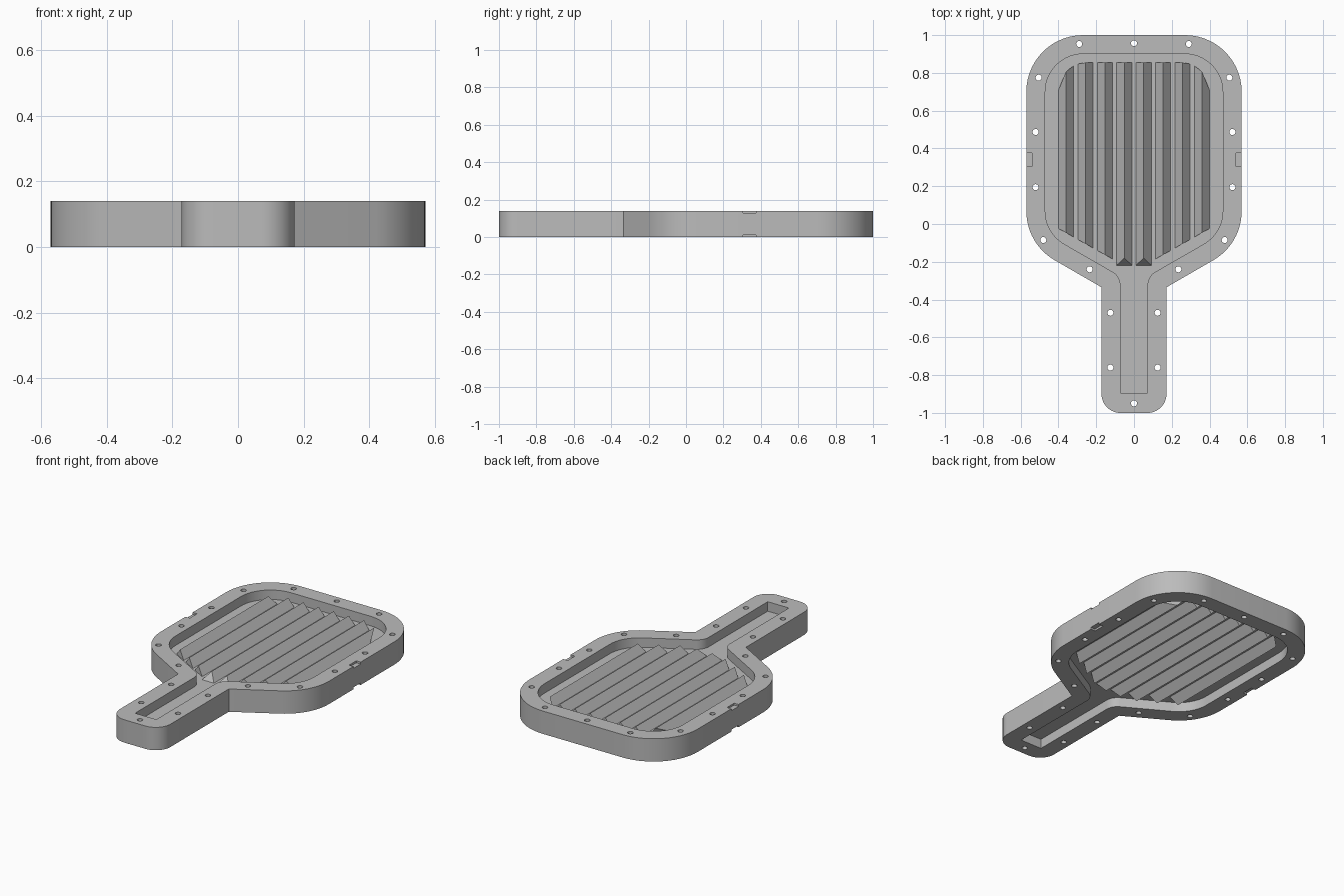
import bpy, bmesh, math
from mathutils import Vector

cube = bpy.data.objects.get("Cube")
if cube:
    bpy.data.objects.remove(cube, do_unlink=True)

HEIGHT = 0.14
MID = HEIGHT / 2
PLATE_HALF = 0.012

grey = bpy.data.materials.new("plain_grey")
grey.use_nodes = True
colour = (0.5, 0.5, 0.5, 1)
grey.diffuse_color = colour
for node in grey.node_tree.nodes:
    if node.type == 'BSDF_PRINCIPLED':
        node.inputs["Base Color"].default_value = colour


def add_object(name, mesh):
    obj = bpy.data.objects.new(name, mesh)
    bpy.context.scene.collection.objects.link(obj)
    mesh.materials.clear()
    mesh.materials.append(grey)
    return obj


def baked(obj):
    bpy.context.view_layer.update()
    deps = bpy.context.evaluated_depsgraph_get()
    return bpy.data.meshes.new_from_object(obj.evaluated_get(deps))


def smooth(obj):
    bpy.ops.object.select_all(action='DESELECT')
    obj.select_set(True)
    bpy.context.view_layer.objects.active = obj
    bpy.ops.object.shade_smooth_by_angle(angle=math.radians(30))


def rounded(corners, steps=14):
    """Closed, left-right symmetric outline from (x, y, radius) corners."""
    loop = corners + [(-x, y, r) for x, y, r in reversed(corners)]
    pts = []
    for i, (x, y, r) in enumerate(loop):
        p = Vector((x, y))
        if r == 0:
            pts.append(p)
            continue
        a = (Vector(loop[i - 1][:2]) - p).normalized()
        b = (Vector(loop[(i + 1) % len(loop)][:2]) - p).normalized()
        half = a.angle(b) / 2
        centre = p + (a + b).normalized() * (r / math.sin(half))
        start = p + a * (r / math.tan(half)) - centre
        end = p + b * (r / math.tan(half)) - centre
        sweep = start.angle_signed(end)
        for k in range(steps + 1):
            t = -sweep * k / steps
            c, s = math.cos(t), math.sin(t)
            pts.append(centre + Vector((start.x * c - start.y * s,
                                        start.x * s + start.y * c)))
    return pts


def circle(x, y, r, n=16):
    return [Vector((x + r * math.cos(math.tau * k / n),
                    y + r * math.sin(math.tau * k / n))) for k in range(n)]


def slab(name, loops, half_height):
    """Extruded flat shape; loops after the first are openings."""
    curve = bpy.data.curves.new(name + "_profile", 'CURVE')
    curve.dimensions = '2D'
    curve.fill_mode = 'BOTH'
    curve.extrude = half_height
    for pts in loops:
        spline = curve.splines.new('POLY')
        spline.points.add(len(pts) - 1)
        for sp, p in zip(spline.points, pts):
            sp.co = (p.x, p.y, 0, 1)
        spline.use_cyclic_u = True
    temp = bpy.data.objects.new(name + "_profile", curve)
    bpy.context.scene.collection.objects.link(temp)
    mesh = baked(temp)
    bpy.data.objects.remove(temp, do_unlink=True)
    bm = bmesh.new()
    bm.from_mesh(mesh)
    bmesh.ops.remove_doubles(bm, verts=bm.verts, dist=0.0002)
    bmesh.ops.translate(bm, verts=bm.verts, vec=(0, 0, MID))
    bmesh.ops.recalc_face_normals(bm, faces=bm.faces)
    bm.to_mesh(mesh)
    bm.free()
    return add_object(name, mesh)


# Frame with a cavity, a handle slot and bolt holes
outer = rounded([(0.57, 1, 0.3), (0.57, -0.105, 0.3),
                 (0.172, -0.335, 0), (0.172, -1, 0.1)])
inner = rounded([(0.47, 0.9, 0.2), (0.47, -0.048, 0.2),
                 (0.072, -0.277, 0.08), (0.072, -0.895, 0)])
side_bolts = [(0.29, 0.953), (0.505, 0.775), (0.521, 0.487), (0.521, 0.195),
              (0.48, -0.085), (0.235, -0.24), (0.125, -0.47), (0.125, -0.76)]
bolts = [(0, 0.957), (0, -0.95)]
bolts += [(s * x, y) for x, y in side_bolts for s in (1, -1)]
frame = slab("frame", [outer, inner] + [circle(x, y, 0.016) for x, y in bolts], MID)

# Shallow pry notches on both sides, top and bottom
bm = bmesh.new()
for sx in (1, -1):
    for z in (0, HEIGHT):
        made = bmesh.ops.create_cube(bm, size=1)["verts"]
        bmesh.ops.scale(bm, verts=made, vec=(0.08, 0.07, 0.024))
        bmesh.ops.translate(bm, verts=made, vec=(sx * 0.58, 0.34, z))
cut_mesh = bpy.data.meshes.new("notch_cutter")
bm.to_mesh(cut_mesh)
bm.free()
cutter = add_object("notch_cutter", cut_mesh)
cutter.hide_render = True
cut = frame.modifiers.new("notches", 'BOOLEAN')
cut.operation = 'DIFFERENCE'
cut.solver = 'EXACT'
cut.object = cutter
notched = baked(frame)
frame.modifiers.clear()
frame.data = notched
bpy.data.objects.remove(cutter, do_unlink=True)
smooth(frame)

# Thin plate closing the cavity halfway up
slab("centre_plate", [inner], PLATE_HALF)


# Triangular ribs trimmed to the cavity shape, on both faces of the plate
def back_end(x):
    over = max(0, abs(x) - 0.25)
    return 0.705 + math.sqrt(max(0, 0.15 ** 2 - over ** 2))


def front_end(x):
    return max(-0.22, -0.25 + 0.565 * abs(x))


PITCH, HALF_WIDTH, RIB = 0.1028, 0.042, 0.05
bm = bmesh.new()
for i in range(8):
    cx = (i - 3.5) * PITCH
    for side in (1, -1):
        base = MID + side * (PLATE_HALF - 0.002)
        front, back = [], []
        for dx, rise in ((-HALF_WIDTH, 0), (0, RIB), (HALF_WIDTH, 0)):
            x, z = cx + dx, base + side * rise
            y = front_end(x)
            if i in (3, 4):
                y = -0.22 + 0.8 * rise
            front.append(bm.verts.new((x, y, z)))
            back.append(bm.verts.new((x, back_end(x), z)))
        bm.faces.new(front)
        bm.faces.new(back)
        for k in range(3):
            n = (k + 1) % 3
            bm.faces.new((front[k], front[n], back[n], back[k]))
bmesh.ops.recalc_face_normals(bm, faces=bm.faces)
rib_mesh = bpy.data.meshes.new("ribs")
bm.to_mesh(rib_mesh)
bm.free()
add_object("ribs", rib_mesh)
